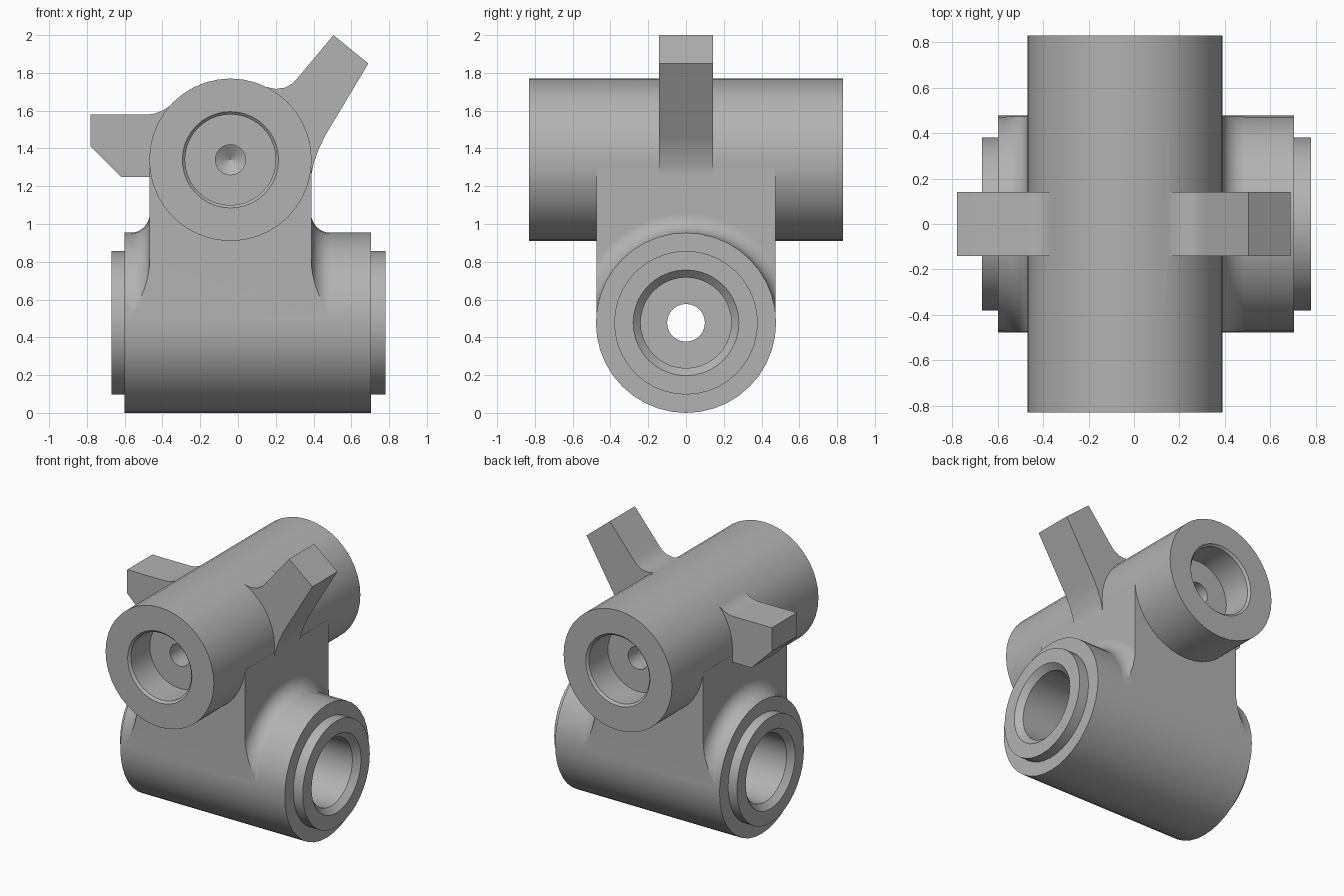
import bpy
import bmesh
from math import sin, cos, pi, radians

cube = bpy.data.objects.get("Cube")
if cube:
    bpy.data.objects.remove(cube, do_unlink=True)

# Plain cast metal
metal = bpy.data.materials.new("grey_metal")
metal.use_nodes = True
colour = (0.45, 0.45, 0.45, 1)
metal.diffuse_color = colour
metal.node_tree.nodes["Principled BSDF"].inputs["Base Color"].default_value = colour

UPPER = (-0.04, 0, 1.34)
LOWER = (0, 0, 0.477)
HALF_DEPTH = 0.474


def finish(name, bm):
    bmesh.ops.recalc_face_normals(bm, faces=bm.faces)
    mesh = bpy.data.meshes.new(name)
    bm.to_mesh(mesh)
    bm.free()
    mesh.materials.append(metal)
    obj = bpy.data.objects.new(name, mesh)
    bpy.context.collection.objects.link(obj)
    return obj


def revolve(name, profile, axis, centre, sides=40):
    """Solid of revolution from (position, radius) pairs, capped at both ends."""
    bm = bmesh.new()
    cx, cy, cz = centre
    rings = []
    for t, r in profile:
        ring = []
        for i in range(sides):
            a = 2 * pi * i / sides
            u, v = r * cos(a), r * sin(a)
            ring.append(bm.verts.new((cx + t, cy + u, cz + v) if axis == "x"
                                     else (cx + u, cy + t, cz + v)))
        rings.append(ring)
    for a, b in zip(rings, rings[1:]):
        for i in range(sides):
            j = (i + 1) % sides
            bm.faces.new((a[i], a[j], b[j], b[i]))
    bm.faces.new(rings[0])
    bm.faces.new(rings[-1])
    return finish(name, bm)


def extrude_y(name, outline, half):
    """Prism from an (x, z) outline, spanning -half to half in y."""
    bm = bmesh.new()
    face = bm.faces.new([bm.verts.new((x, -half, z)) for x, z in outline])
    new = bmesh.ops.extrude_face_region(bm, geom=[face])["geom"]
    bmesh.ops.translate(bm, vec=(0, 2 * half, 0),
                        verts=[v for v in new if isinstance(v, bmesh.types.BMVert)])
    return finish(name, bm)


def block(name, x0, x1, z0, z1, half):
    return extrude_y(name, [(x0, z0), (x1, z0), (x1, z1), (x0, z1)], half)


def combine(target, tool, operation):
    mod = target.modifiers.new("join", "BOOLEAN")
    mod.operation = operation
    mod.solver = "EXACT"
    mod.object = tool
    bpy.context.view_layer.objects.active = target
    bpy.ops.object.modifier_apply(modifier=mod.name)
    bpy.data.objects.remove(tool, do_unlink=True)


# Lower cross barrel with a stepped spigot at each end
body = revolve("bracket_body", [(-0.67, 0.38), (-0.6, 0.38), (-0.6, 0.477),
                                (0.705, 0.477), (0.705, 0.38), (0.78, 0.38)], "x", LOWER)

# Neck and the fillet that blends it into the lower barrel
neck = block("neck", -0.468, 0.388, 0.477, 1.3, HALF_DEPTH)
arc = [(0.1 * cos(a), 0.1 * sin(a)) for a in (pi / 2 * i / 8 for i in range(9))]
right = [(0.488 - c, 0.577 - s) for c, s in arc] + [(0.49, 0.45)]
left = [(-0.568 + c, 0.577 - s) for c, s in arc] + [(-0.57, 0.45)]
fillet = revolve("neck_fillet", left[::-1] + right, "x", LOWER)
combine(fillet, block("fillet_limit", -1, 1, 0.477, 2, HALF_DEPTH), "INTERSECT")
combine(body, neck, "UNION")
combine(body, fillet, "UNION")

# Upper barrel
combine(body, revolve("upper_barrel", [(-0.83, 0.43), (0.83, 0.43)], "y", UPPER), "UNION")

# Short side lug and long raised arm
lug = [(-0.78, 1.58), (-0.78, 1.41), (-0.62, 1.25), (-0.3, 1.25), (-0.2, 1.5),
       (-0.31, 1.67), (-0.36, 1.625), (-0.4, 1.6), (-0.435, 1.586), (-0.47, 1.58)]
arm = [(0.505, 2.0), (0.69, 1.85), (0.46, 1.465), (0.425, 1.39), (0.4, 1.32),
       (0.385, 1.24), (0.2, 1.3), (0.0, 1.6), (0.1, 1.745), (0.15, 1.725),
       (0.2, 1.715), (0.25, 1.722), (0.29, 1.745), (0.32, 1.778)]
combine(body, extrude_y("side_lug", lug, 0.142), "UNION")
combine(body, extrude_y("raised_arm", arm, 0.142), "UNION")

# Chamfered counterbores in both barrels
for s in (-1, 1):
    end = 0.78 if s > 0 else 0.67
    bore = [(s * (end + 0.04), 0.32), (s * (end - 0.04), 0.24), (s * (end - 0.5), 0.24)]
    combine(body, revolve("lower_bore", bore, "x", LOWER), "DIFFERENCE")
    bore = [(s * 0.85, 0.275), (s * 0.815, 0.24), (s * 0.6, 0.24)]
    combine(body, revolve("upper_bore", bore, "y", UPPER), "DIFFERENCE")
    pilot = [(s * 0.65, 0.08), (s * 0.45, 0.08), (s * 0.4, 0.001)]
    combine(body, revolve("pilot_hole", pilot, "y", UPPER, 24), "DIFFERENCE")

# Through hole along the lower barrel
combine(body, revolve("through_hole", [(-0.5, 0.1), (0.5, 0.1)], "x", LOWER, 24), "DIFFERENCE")

# Smooth shading with crisp machined edges
bpy.ops.object.select_all(action="DESELECT")
body.select_set(True)
bpy.context.view_layer.objects.active = body
bpy.ops.object.shade_smooth_by_angle(angle=radians(30))
weighted = body.modifiers.new("even_shading", "WEIGHTED_NORMAL")
weighted.keep_sharp = True
